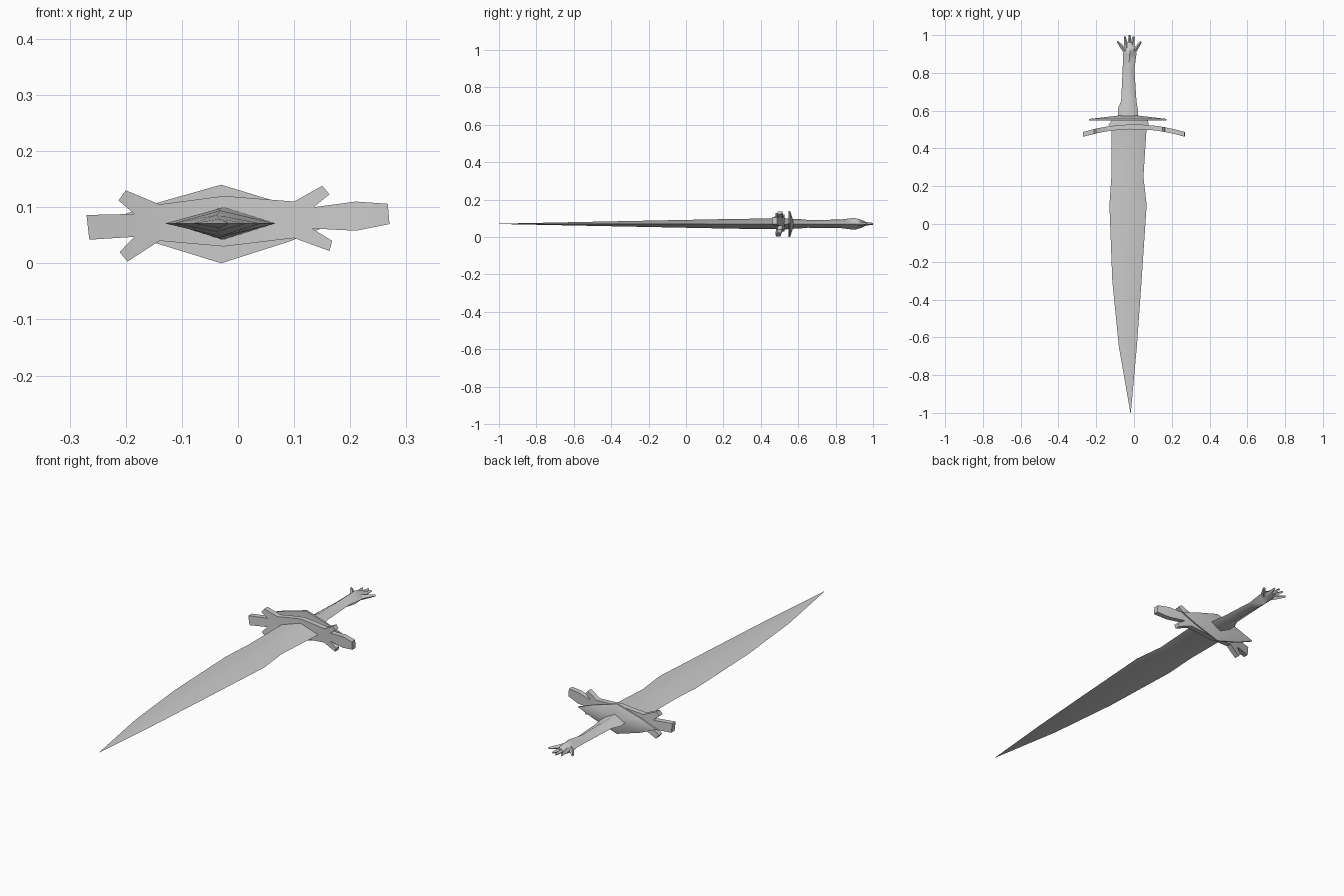
import bpy, bmesh, math
from mathutils import Vector

cube = bpy.data.objects.get("Cube")
if cube:
    bpy.data.objects.remove(cube, do_unlink=True)

ZC = 0.071
steel = bpy.data.materials.new("grey_steel")
steel.use_nodes = True
steel.diffuse_color = (0.6, 0.6, 0.6, 1)
steel.node_tree.nodes["Principled BSDF"].inputs["Base Color"].default_value = (0.6, 0.6, 0.6, 1)


def finish(name, bm, angle):
    bmesh.ops.recalc_face_normals(bm, faces=bm.faces)
    mesh = bpy.data.meshes.new(name)
    bm.to_mesh(mesh)
    bm.free()
    mesh.materials.append(steel)
    obj = bpy.data.objects.new(name, mesh)
    bpy.context.collection.objects.link(obj)
    bpy.ops.object.select_all(action='DESELECT')
    obj.select_set(True)
    bpy.context.view_layer.objects.active = obj
    bpy.ops.object.shade_smooth_by_angle(angle=math.radians(angle))
    return obj


def loft(name, stations, angle=65):
    """Diamond sections along y: (y, left x, right x, half height)."""
    bm = bmesh.new()
    rings = []
    for y, a, b, h in stations:
        m = (a + b) / 2
        rings.append([bm.verts.new(p) for p in
                      ((a, y, ZC), (m, y, ZC + h), (b, y, ZC), (m, y, ZC - h))])
    for r, s in zip(rings, rings[1:]):
        for i in range(4):
            j = (i + 1) % 4
            bm.faces.new((r[i], r[j], s[j], s[i]))
    bm.faces.new(rings[0])
    bm.faces.new(rings[-1])
    return finish(name, bm, angle)


# Blade, running back into the guard
loft("blade", [
    (-1.0, -0.019, -0.017, 0.001), (-0.65, -0.08, 0.015, 0.008),
    (-0.3, -0.115, 0.04, 0.015), (0.1, -0.13, 0.067, 0.023),
    (0.25, -0.12, 0.05, 0.026), (0.5, -0.12, 0.066, 0.029),
    (0.525, -0.135, 0.078, 0.03), (0.56, -0.11, 0.07, 0.028)])

# Grip with flared foot and swollen end
loft("grip", [
    (0.56, -0.085, 0.022, 0.027), (0.61, -0.086, 0.02, 0.025),
    (0.65, -0.068, 0.013, 0.021), (0.82, -0.06, 0.002, 0.022),
    (0.9, -0.058, 0.013, 0.032), (0.935, -0.052, 0.008, 0.022),
    (0.96, -0.042, 0.0, 0.011)])

# Pommel claws: small tapered prongs fanning out of the grip end
for i, (bx, by, tx, ty) in enumerate([
        (-0.045, 0.915, -0.088, 0.967), (-0.038, 0.93, -0.049, 0.992),
        (-0.024, 0.935, -0.023, 1.0), (-0.012, 0.93, -0.003, 0.992),
        (0.0, 0.915, 0.037, 0.965)]):
    base, tip = Vector((bx, by, ZC)), Vector((tx, ty, ZC))
    d = tip - base
    bm = bmesh.new()
    bmesh.ops.create_cone(bm, cap_ends=True, segments=4, radius1=0.013,
                          radius2=0.005, depth=d.length)
    bmesh.ops.transform(bm, matrix=d.to_track_quat('Z', 'Y').to_matrix().to_4x4(),
                        verts=bm.verts)
    bmesh.ops.translate(bm, vec=(base + tip) / 2, verts=bm.verts)
    finish("pommel_claw_%d" % (i + 1), bm, 40)

# Front crossguard: branched plate swept forward at its ends
outline = [
    (-0.27, 0.086), (-0.265, 0.042), (-0.185, 0.047), (-0.211, 0.02),
    (-0.197, 0.003), (-0.14, 0.04), (-0.025, 0.03), (0.1, 0.045),
    (0.163, 0.022), (0.168, 0.04), (0.132, 0.062), (0.21, 0.058),
    (0.27, 0.07), (0.267, 0.106), (0.21, 0.11), (0.135, 0.1),
    (0.163, 0.123), (0.15, 0.138), (0.1, 0.11), (-0.025, 0.12),
    (-0.14, 0.105), (-0.2, 0.13), (-0.213, 0.112), (-0.185, 0.088)]
bm = bmesh.new()
face = bm.faces.new([bm.verts.new((x, 0, z)) for x, z in outline])
for cut in (-0.21, -0.14, -0.08, -0.025, 0.04, 0.1, 0.15, 0.21):
    bmesh.ops.bisect_plane(bm, geom=bm.verts[:] + bm.edges[:] + bm.faces[:],
                           plane_co=(cut, 0, 0), plane_no=(1, 0, 0))
ext = bmesh.ops.extrude_face_region(bm, geom=bm.faces[:], use_keep_orig=True)
back = [g for g in ext["geom"] if isinstance(g, bmesh.types.BMVert)]
bmesh.ops.translate(bm, vec=(0, 0.025, 0), verts=back)
for v in bm.verts:
    v.co.y += 0.502 - 0.55 * v.co.x ** 2
finish("front_crossguard", bm, 40)

# Rear crossguard: long diamond plate with a domed back
bm = bmesh.new()
rim = [(-0.237, 0.075), (-0.15, 0.037), (-0.03, 0.0), (0.095, 0.04),
       (0.173, 0.072), (0.095, 0.102), (-0.03, 0.14), (-0.15, 0.106)]
layers = [[bm.verts.new((x, y, z)) for x, z in rim] for y in (0.548, 0.556)]
n = len(rim)
for i in range(n):
    j = (i + 1) % n
    bm.faces.new((layers[0][i], layers[0][j], layers[1][j], layers[1][i]))
bm.faces.new(layers[0])
top = bm.verts.new((-0.03, 0.58, ZC))
for i in range(n):
    bm.faces.new((layers[1][i], layers[1][(i + 1) % n], top))
finish("rear_crossguard", bm, 50)
